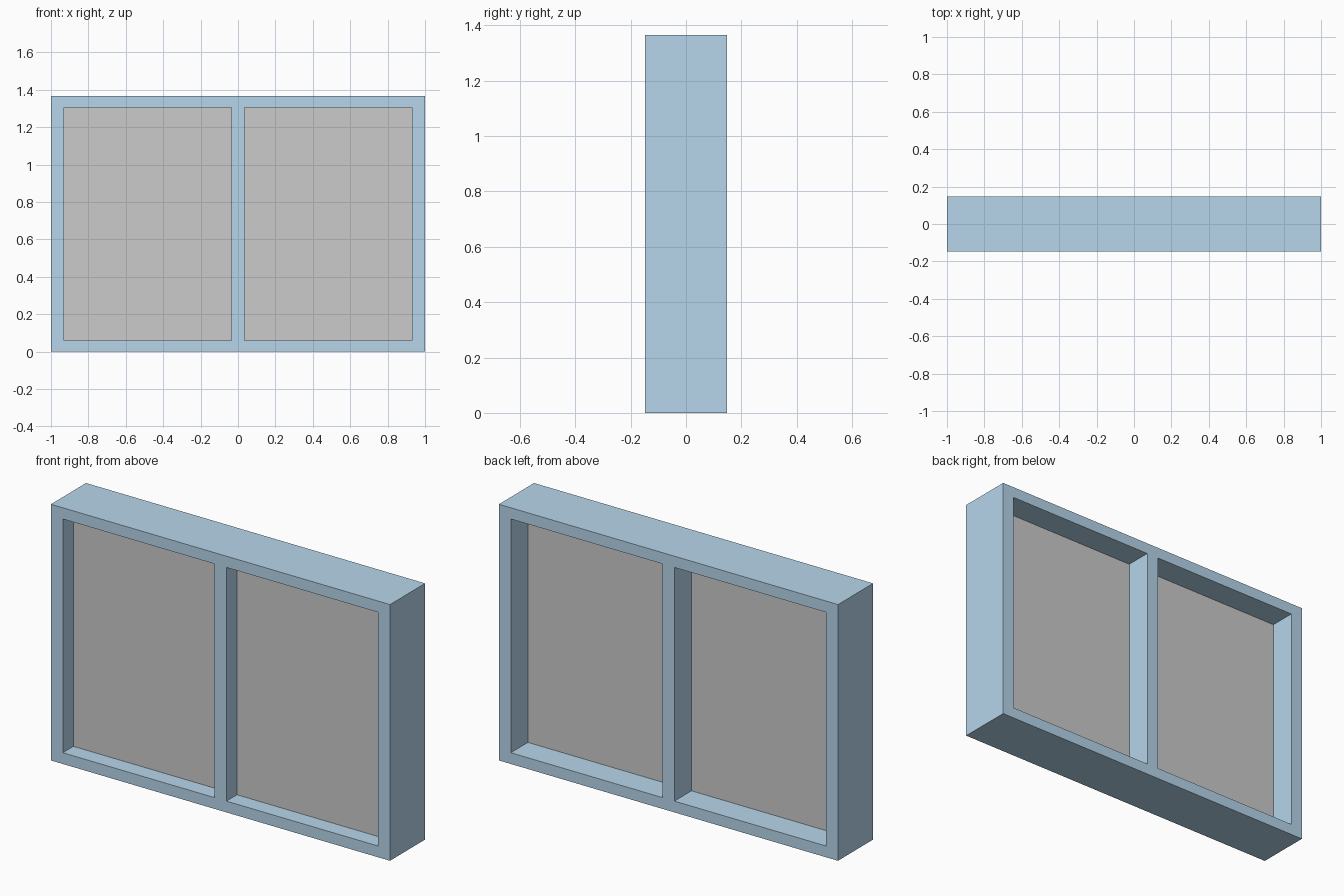
import bpy, bmesh

if "Cube" in bpy.data.objects:
    bpy.data.objects.remove(bpy.data.objects["Cube"])

# Overall sizes
DEPTH = 0.296
XS = [-1.0, -0.93, -0.035, 0.035, 0.93, 1.0]
ZS = [0.0, 0.06, 1.306, 1.366]
PANE_FRONT, PANE_BACK = -0.059, 0.004

blue = bpy.data.materials.new("blue_frame")
blue.diffuse_color = (0.47, 0.67, 0.83, 1.0)
blue.use_nodes = True
blue.node_tree.nodes["Principled BSDF"].inputs["Base Color"].default_value = blue.diffuse_color


def add_object(name, bm, material=None):
    bmesh.ops.recalc_face_normals(bm, faces=bm.faces)
    mesh = bpy.data.meshes.new(name)
    bm.to_mesh(mesh)
    bm.free()
    obj = bpy.data.objects.new(name, mesh)
    bpy.context.collection.objects.link(obj)
    if material:
        mesh.materials.append(material)
    return obj


def extruded_cells(name, xs, zs, y0, y1, holes=(), material=None):
    """Grid of cells in the xz plane, minus the holes, extruded from y0 to y1."""
    bm = bmesh.new()
    verts = [[bm.verts.new((x, y0, z)) for z in zs] for x in xs]
    for i in range(len(xs) - 1):
        for k in range(len(zs) - 1):
            if (i, k) not in holes:
                bm.faces.new((verts[i][k], verts[i + 1][k],
                              verts[i + 1][k + 1], verts[i][k + 1]))
    ext = bmesh.ops.extrude_face_region(bm, geom=bm.faces[:], use_keep_orig=True)
    moved = [g for g in ext["geom"] if isinstance(g, bmesh.types.BMVert)]
    bmesh.ops.translate(bm, verts=moved, vec=(0, y1 - y0, 0))
    return add_object(name, bm, material)


# Outer frame with centre mullion, one solid piece with two openings
extruded_cells("window_frame", XS, ZS, -DEPTH / 2, DEPTH / 2,
               holes={(1, 1), (3, 1)}, material=blue)

# Panes set into the openings, nearer the front
for name, i in (("left_pane", 1), ("right_pane", 3)):
    extruded_cells(name, XS[i:i + 2], ZS[1:3], PANE_FRONT, PANE_BACK)
